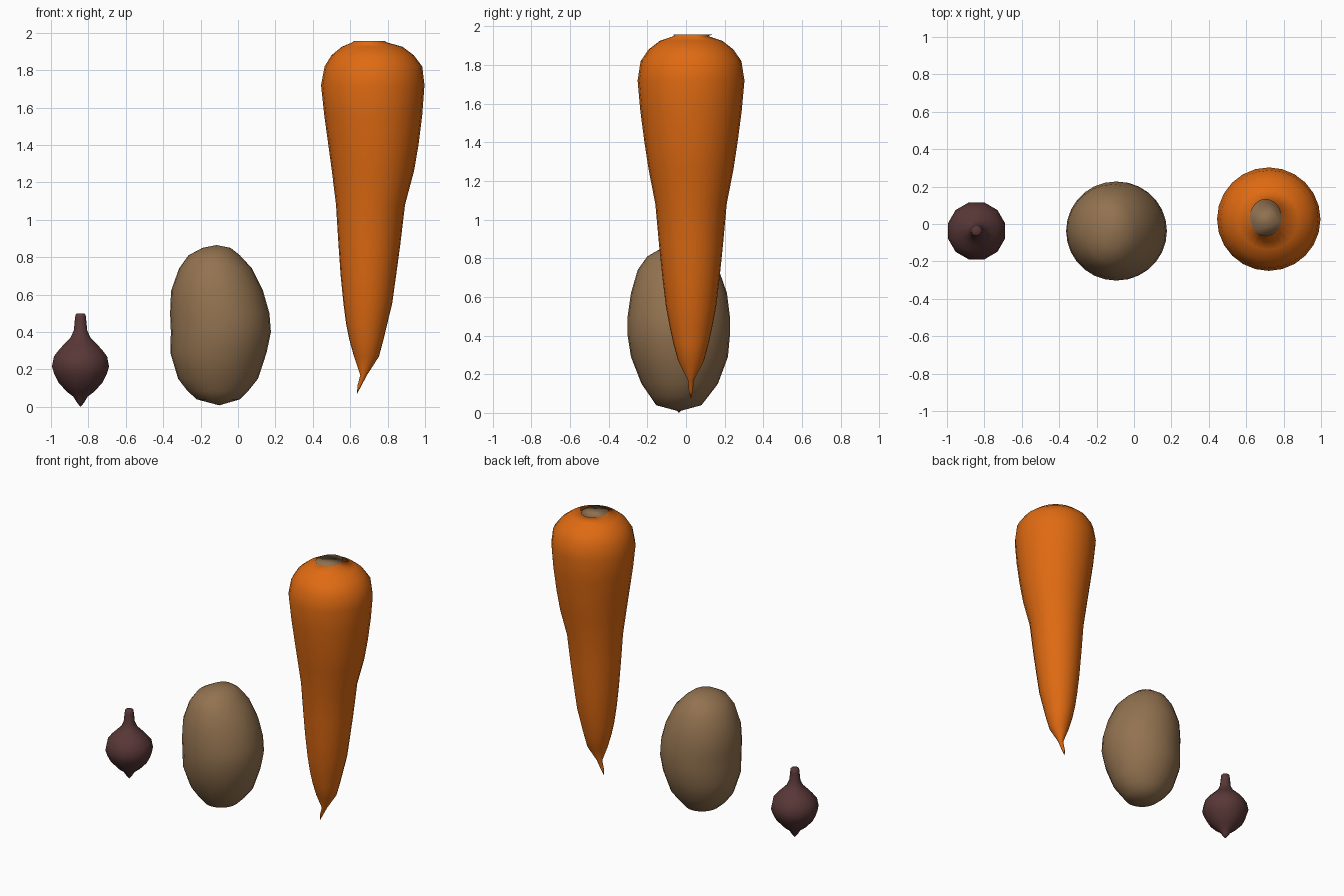
import bpy, bmesh, math


def material(name, rgb):
    m = bpy.data.materials.new(name)
    m.diffuse_color = (*rgb, 1)
    return m


ORANGE = material("carrot orange", (0.74, 0.145, 0.006))
CUT = material("stem scar tan", (0.28, 0.165, 0.08))
TAN = material("potato brown", (0.29, 0.17, 0.08))
PURPLE = material("onion purple", (0.10, 0.038, 0.038))


def loft(name, rings, sides, mats, turn=0.0):
    """Skin a stack of ellipses (z, centre x, centre y, radius x, radius y)."""
    bm = bmesh.new()
    loops = []
    for z, cx, cy, rx, ry in rings:
        if rx == 0:
            loops.append([bm.verts.new((cx, cy, z))])
            continue
        angles = [turn + 2 * math.pi * i / sides for i in range(sides)]
        loops.append([bm.verts.new((cx + rx * math.cos(a), cy + ry * math.sin(a), z)) for a in angles])
    for a, b in zip(loops, loops[1:]):
        for i in range(sides):
            j = (i + 1) % sides
            if len(a) == 1:
                bm.faces.new((a[0], b[j], b[i]))
            elif len(b) == 1:
                bm.faces.new((a[i], a[j], b[0]))
            else:
                bm.faces.new((a[i], a[j], b[j], b[i]))
    if len(loops[-1]) > 1:
        bm.faces.new(loops[-1]).material_index = len(mats) - 1
    bmesh.ops.recalc_face_normals(bm, faces=bm.faces)
    mesh = bpy.data.meshes.new(name)
    bm.to_mesh(mesh)
    bm.free()
    for m in mats:
        mesh.materials.append(m)
    mesh.shade_smooth()
    ob = bpy.data.objects.new(name, mesh)
    bpy.context.collection.objects.link(ob)
    return ob


# Carrot: z, left x, right x; round sections, flat scar on top
carrot = [(0.27, 0.62, 0.754), (0.36, 0.595, 0.778), (0.444, 0.578, 0.798), (0.55, 0.564, 0.824),
          (0.70, 0.549, 0.845), (0.87, 0.537, 0.868), (1.08, 0.524, 0.893), (1.26, 0.502, 0.941),
          (1.40, 0.483, 0.965), (1.56, 0.461, 0.985), (1.72, 0.444, 0.997), (1.82, 0.463, 0.985),
          (1.88, 0.500, 0.940), (1.925, 0.555, 0.880), (1.95, 0.615, 0.79)]
rings = [(0.07, 0.637, 0.025, 0, 0), (0.11, 0.648, 0.025, 0.01, 0.01), (0.17, 0.672, 0.025, 0.018, 0.016)]
rings += [(z, (a + b) / 2, 0.026, (b - a) / 2, (b - a) / 2) for z, a, b in carrot]
rings.append((1.957, 0.704, 0.034, 0.085, 0.10))
loft("carrot", rings, 24, [ORANGE, CUT])

# Potato: z, left x, right x, front y, back y
potato = [(0.04, -0.22, 0.01, -0.155, 0.08), (0.085, -0.27, 0.055, -0.185, 0.115),
          (0.15, -0.32, 0.107, -0.23, 0.165), (0.29, -0.362, 0.153, -0.285, 0.217),
          (0.40, -0.359, 0.176, -0.302, 0.227), (0.50, -0.363, 0.168, -0.302, 0.227),
          (0.62, -0.358, 0.134, -0.285, 0.212), (0.74, -0.315, 0.075, -0.25, 0.17),
          (0.81, -0.265, 0.01, -0.20, 0.12), (0.85, -0.19, -0.04, -0.13, 0.06)]
rings = [(0.008, -0.10, -0.037, 0, 0)]
rings += [(z, (a + b) / 2, (c + d) / 2, (b - a) / 2, (d - c) / 2) for z, a, b, c, d in potato]
rings.append((0.865, -0.115, -0.035, 0, 0))
loft("potato", rings, 28, [TAN])

# Onion: z, radius, with a thin neck and a root tip
onion = [(0.0, 0), (0.02, 0.018), (0.055, 0.04), (0.08, 0.075), (0.13, 0.122), (0.175, 0.145), (0.215, 0.158),
         (0.27, 0.147), (0.31, 0.115), (0.34, 0.085), (0.37, 0.055), (0.41, 0.037),
         (0.47, 0.031), (0.493, 0.028), (0.50, 0.018)]
loft("onion", [(z, -0.842, -0.037, r, r) for z, r in onion], 12, [PURPLE], math.pi / 12)
